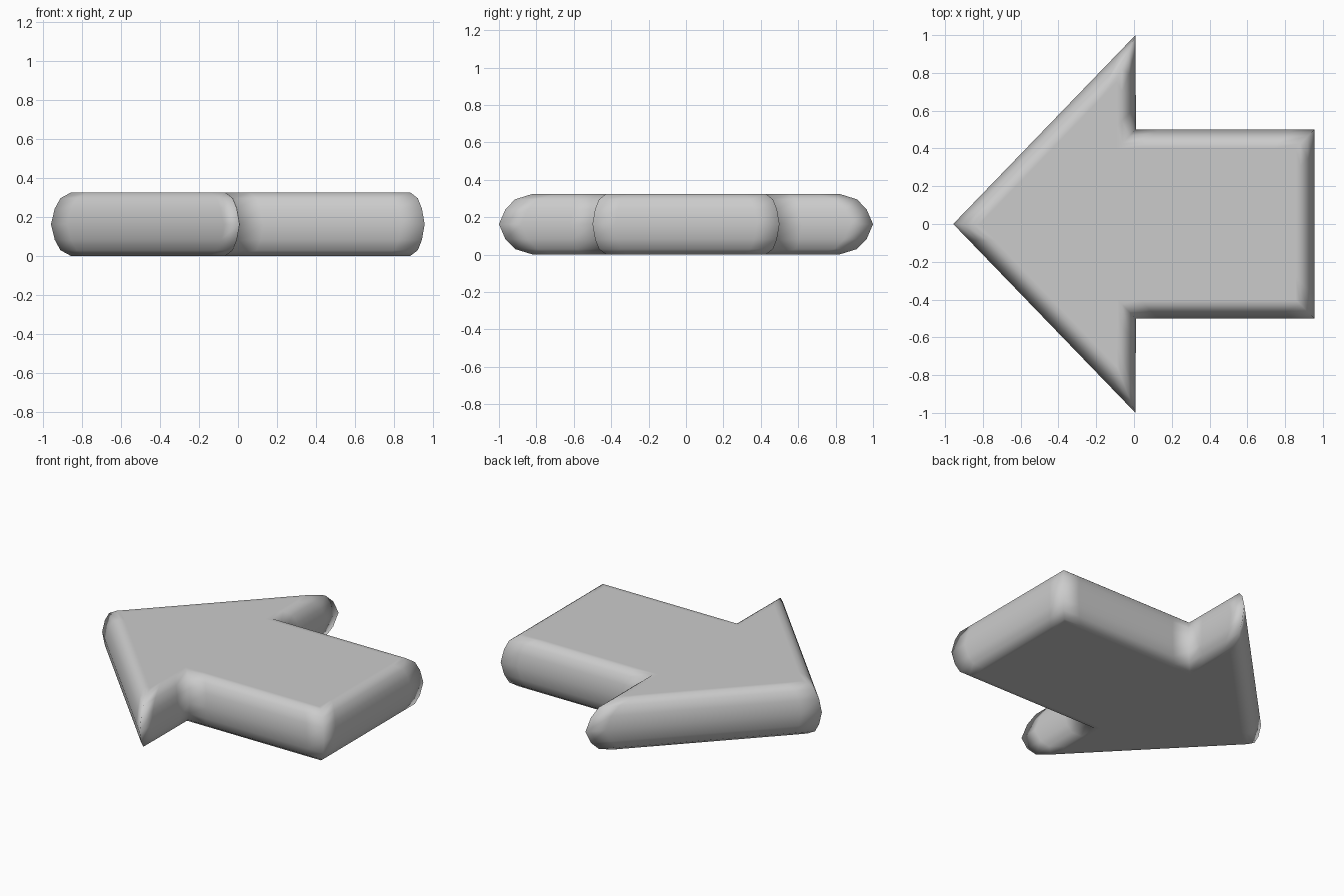
import bpy, bmesh
from mathutils import Vector

if "Cube" in bpy.data.objects:
    bpy.data.objects.remove(bpy.data.objects["Cube"])

# arrow outline at mid height, counter-clockwise seen from above
half = [(-0.957, 0), (0.008, -1), (0.01, -0.5), (0.955, -0.5)]
outline = [Vector(p) for p in half + [(x, -y) for x, y in half[:0:-1]]]

# rounded side profile: (inset, height), mirrored about mid height
MID = 0.163
upper = [(0.0, 0.0), (0.014, 0.08), (0.035, 0.133), (0.073, 0.162)]
profile = [(d, MID - h) for d, h in reversed(upper)] + [(d, MID + h) for d, h in upper[1:]]
# extra flat loops keep the faces flat while smooth shaded
profile = [(0.1, profile[0][1])] + profile + [(0.1, profile[-1][1])]


def inset(points, d):
    """Offset the outline inwards, keeping mitred corners."""
    out = []
    for i, p in enumerate(points):
        e1 = (p - points[i - 1]).normalized()
        e2 = (points[(i + 1) % len(points)] - p).normalized()
        n1, n2 = Vector((-e1.y, e1.x)), Vector((-e2.y, e2.x))
        out.append(p + (n1 + n2) * d / (1 + n1.dot(n2)))
    return out


def with_support(points, s=0.12):
    """Add two points per edge, close to its corners."""
    out = []
    for i, p in enumerate(points):
        q = points[(i + 1) % len(points)]
        e = (q - p).normalized() * s
        out += [p, p + e, q - e]
    return out


# arrow body: stacked rings with caps
bm = bmesh.new()
rings = [[bm.verts.new((p.x, p.y, z)) for p in with_support(inset(outline, d))]
         for d, z in profile]
for a, b in zip(rings, rings[1:]):
    n = len(a)
    for i in range(n):
        j = (i + 1) % n
        bm.faces.new((a[i], a[j], b[j], b[i]))
bm.faces.new(rings[0][::-1])
bm.faces.new(rings[-1])
bmesh.ops.recalc_face_normals(bm, faces=bm.faces)
for f in bm.faces:
    f.smooth = True

mesh = bpy.data.meshes.new("arrow")
bm.to_mesh(mesh)
bm.free()
arrow = bpy.data.objects.new("arrow", mesh)
bpy.context.collection.objects.link(arrow)
